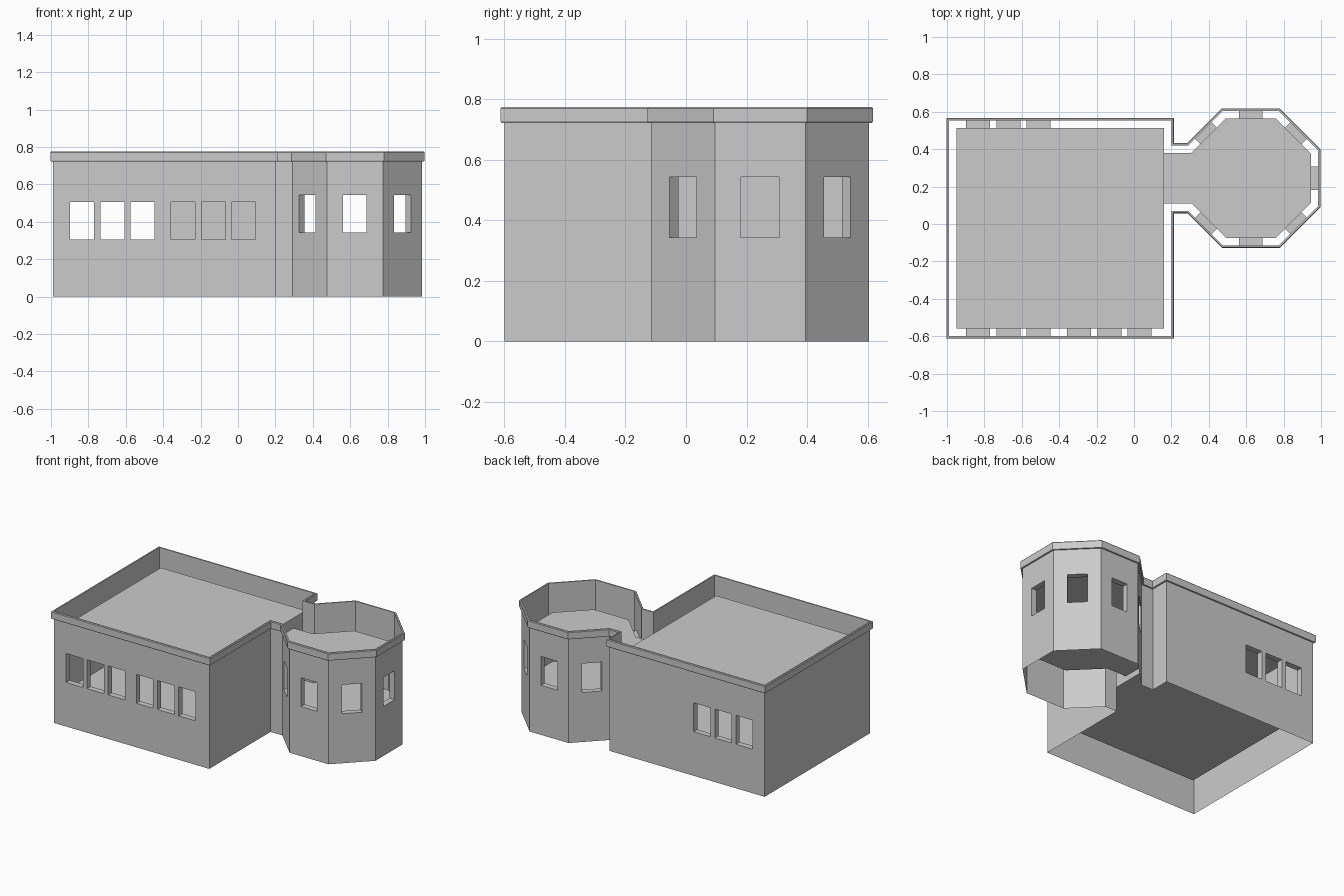
import bpy, bmesh, math
from mathutils import Vector

if "Cube" in bpy.data.objects:
    bpy.data.objects.remove(bpy.data.objects["Cube"])

CX, CY = 0.625, 0.245          # tower centre
WALL = 0.04                    # wall thickness


def finish(bm, name):
    bmesh.ops.remove_doubles(bm, verts=bm.verts, dist=0.0005)
    me = bpy.data.meshes.new(name)
    bm.to_mesh(me)
    bm.free()
    ob = bpy.data.objects.new(name, me)
    bpy.context.collection.objects.link(ob)
    return ob


def quad(bm, pts):
    bm.faces.new([bm.verts.new(p) for p in pts])


def panel(bm, p, q, z0, z1, windows, reveal=0.0):
    """Wall from p to q with rectangular openings lying close to it."""
    p, q = Vector(p), Vector(q)
    length = (q - p).length
    d = (q - p) / length
    inward = Vector((-d.y, d.x))

    def at(s, z, depth=0.0):
        v = p + d * s + inward * depth
        return (v.x, v.y, z)

    def rect(a, b, lo, hi):
        if b - a > 1e-5 and hi - lo > 1e-5:
            quad(bm, [at(a, lo), at(b, lo), at(b, hi), at(a, hi)])

    holes = []
    for c, w, lo, hi in windows:
        r = Vector(c) - p
        s = r.dot(d)
        if abs(r.dot(inward)) < 0.06 and w / 2 < s < length - w / 2:
            holes.append((s - w / 2, s + w / 2, lo, hi))
    x = 0.0
    for a, b, lo, hi in sorted(holes):
        rect(x, a, z0, z1)
        rect(a, b, z0, lo)
        rect(a, b, hi, z1)
        x = b
        if reveal:
            ring = [(a, lo), (b, lo), (b, hi), (a, hi)]
            for i in range(4):
                (s, z), (t, y) = ring[i], ring[(i + 1) % 4]
                quad(bm, [at(s, z), at(s, z, reveal), at(t, y, reveal), at(t, y)])
    rect(x, length, z0, z1)


def plan(o):
    """Building outline, moved outward by o (negative = inward)."""
    a = 0.36 + o                        # tower apothem
    h = a * math.tan(math.pi / 8)
    lo, hi = 0.07 - o, 0.42 + o         # link walls
    xl = CX - h - (lo - (CY - a))
    xh = CX - h - ((CY + a) - hi)
    main = [(-0.99 - o, -0.60 - o), (0.20 + o, -0.60 - o), (0.20 + o, 0.553 + o), (-0.99 - o, 0.553 + o)]
    tower = [(0.20 + o, lo), (xl, lo), (CX - h, CY - a), (CX + h, CY - a), (CX + a, CY - h),
             (CX + a, CY + h), (CX + h, CY + a), (CX - h, CY + a), (xh, hi), (0.20 + o, hi)]
    return main, tower


def loop(o):
    main, tower = plan(o)
    return main[:2] + tower + main[2:]


# Window openings: three by three in front, three behind, seven on the tower
xs = [-0.833, -0.672, -0.51, -0.295, -0.132, 0.03]
windows = [((x, -0.60), 0.128, 0.305, 0.505) for x in xs]
windows += [((x, 0.553), 0.128, 0.305, 0.505) for x in xs[:3]]
for k in range(-3, 4):
    t = k * math.pi / 4
    windows.append(((CX + 0.36 * math.cos(t), CY + 0.36 * math.sin(t)), 0.125, 0.343, 0.543))

# Outer walls with window reveals
bm = bmesh.new()
pts = loop(0)
for i in range(len(pts)):
    panel(bm, pts[i], pts[(i + 1) % len(pts)], 0, 0.77, windows, WALL)
finish(bm, "outer_walls")


def room(name, pts, z0, z1, openings, closed=True):
    bm = bmesh.new()
    n = len(pts)
    for i in range(n if closed else n - 1):
        panel(bm, pts[i], pts[(i + 1) % n], z0, z1, openings)
    quad(bm, [(x, y, z1) for x, y in pts])
    quad(bm, [(x, y, z0) for x, y in reversed(pts)])
    finish(bm, name)


# Inner rooms: floor, inner walls and flat roof, joined by a doorway
main, tower = plan(-WALL)
doorway = ((0.16, CY), tower[-1][1] - tower[0][1], 0.25, 0.59)
room("main_room_and_roof", main, 0.21, 0.66, windows + [doorway])
room("tower_room_and_roof", tower, 0.25, 0.59, windows, closed=False)

# Cornice band around the top
bm = bmesh.new()
profile = [(0.0, 0.722), (0.010, 0.722), (0.013, 0.728), (0.013, 0.770), (0.009, 0.775), (0.0, 0.775)]
rings = [[(x, y, z) for x, y in loop(o)] for o, z in profile]
n = len(rings[0])
for j in range(len(rings)):
    a, b = rings[j], rings[(j + 1) % len(rings)]
    for i in range(n):
        k = (i + 1) % n
        quad(bm, [a[i], a[k], b[k], b[i]])
finish(bm, "cornice")
